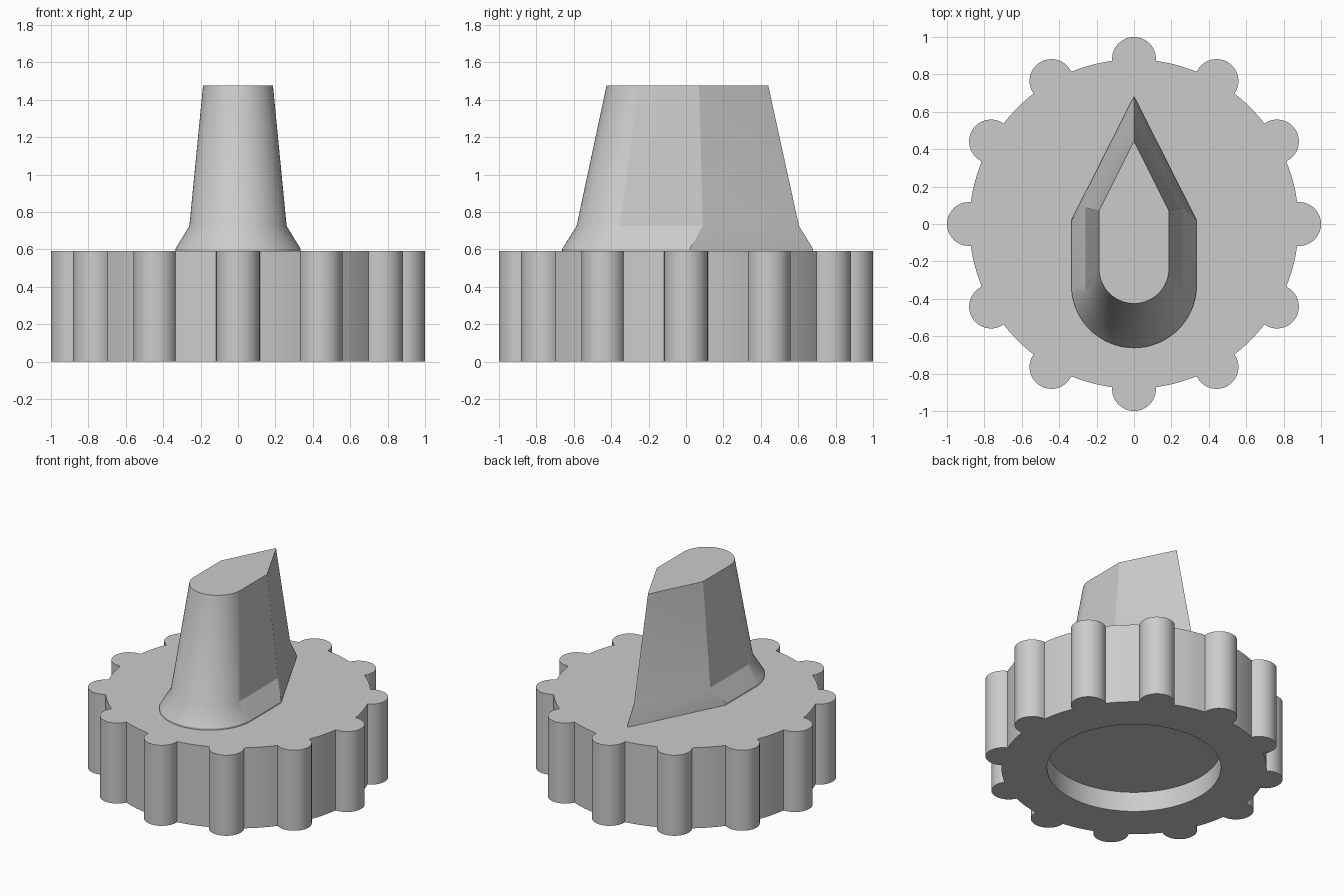
import bpy, bmesh
from math import sin, cos, acos, atan2, pi, radians

cube = bpy.data.objects.get("Cube")
if cube:
    bpy.data.objects.remove(cube, do_unlink=True)

grey = bpy.data.materials.new("plain grey")
grey.use_nodes = True
colour = (0.6, 0.6, 0.6, 1)
grey.diffuse_color = colour
grey.node_tree.nodes["Principled BSDF"].inputs["Base Color"].default_value = colour


def loft(name, rings):
    """Skin a stack of equal-length rings and cap both ends."""
    bm = bmesh.new()
    loops = [[bm.verts.new(p) for p in ring] for ring in rings]
    n = len(loops[0])
    for low, high in zip(loops, loops[1:]):
        for i in range(n):
            j = (i + 1) % n
            bm.faces.new((low[i], low[j], high[j], high[i]))
    bm.faces.new(loops[0][::-1])
    bm.faces.new(loops[-1])
    bmesh.ops.recalc_face_normals(bm, faces=bm.faces)
    mesh = bpy.data.meshes.new(name)
    bm.to_mesh(mesh)
    bm.free()
    mesh.materials.append(grey)
    obj = bpy.data.objects.new(name, mesh)
    bpy.context.collection.objects.link(obj)
    bpy.ops.object.select_all(action='DESELECT')
    obj.select_set(True)
    bpy.context.view_layer.objects.active = obj
    bpy.ops.object.shade_smooth_by_angle(angle=radians(25))
    return obj


def arc(radius, start, end, steps, cx=0, cy=0):
    return [(cx + radius * cos(start + (end - start) * i / steps),
             cy + radius * sin(start + (end - start) * i / steps))
            for i in range(steps + 1)]


# Knob body: disc with twelve round grips and a shallow recess underneath
LOBES, DISC, LOBE = 12, 0.88, 0.117
CENTRE = 1 - LOBE
HEIGHT, RECESS_RADIUS, RECESS_DEPTH = 0.59, 0.577, 0.146
spread = acos((DISC**2 - CENTRE**2 - LOBE**2) / (2 * CENTRE * LOBE))
edge = atan2(LOBE * sin(spread), CENTRE + LOBE * cos(spread))
step = 2 * pi / LOBES
outline = []
for k in range(LOBES):
    a = k * step
    outline += arc(LOBE, a - spread, a + spread, 20, CENTRE * cos(a), CENTRE * sin(a))
    outline += arc(DISC, a + edge, a + step - edge, 8)[1:-1]
angles = [atan2(y, x) for x, y in outline]
recess = [(RECESS_RADIUS * cos(a), RECESS_RADIUS * sin(a)) for a in angles]


def at(points, z):
    return [(x, y, z) for x, y in points]


loft("knob_body", [at(recess, RECESS_DEPTH), at(recess, 0),
                   at(outline, 0), at(outline, HEIGHT)])


# Pointer grip: teardrop sections with a round front and a narrow back tip
def teardrop(half_width, front, shoulder, tip):
    points = arc(half_width, -pi, 0, 40, 0, front + half_width)
    blunt = 0.008
    slope = (tip - shoulder) / half_width
    return points + [(half_width, shoulder), (blunt, tip - blunt * slope * 0.8),
                     (0, tip), (-blunt, tip - blunt * slope * 0.8),
                     (-half_width, shoulder)]


foot = teardrop(0.335, -0.662, 0.02, 0.68)
waist = teardrop(0.26, -0.585, 0.09, 0.604)
crown = teardrop(0.187, -0.425, 0.07, 0.44)
loft("pointer_grip", [at(foot, HEIGHT - 0.03), at(foot, HEIGHT + 0.012),
                      at(waist, 0.725), at(crown, 1.475)])
